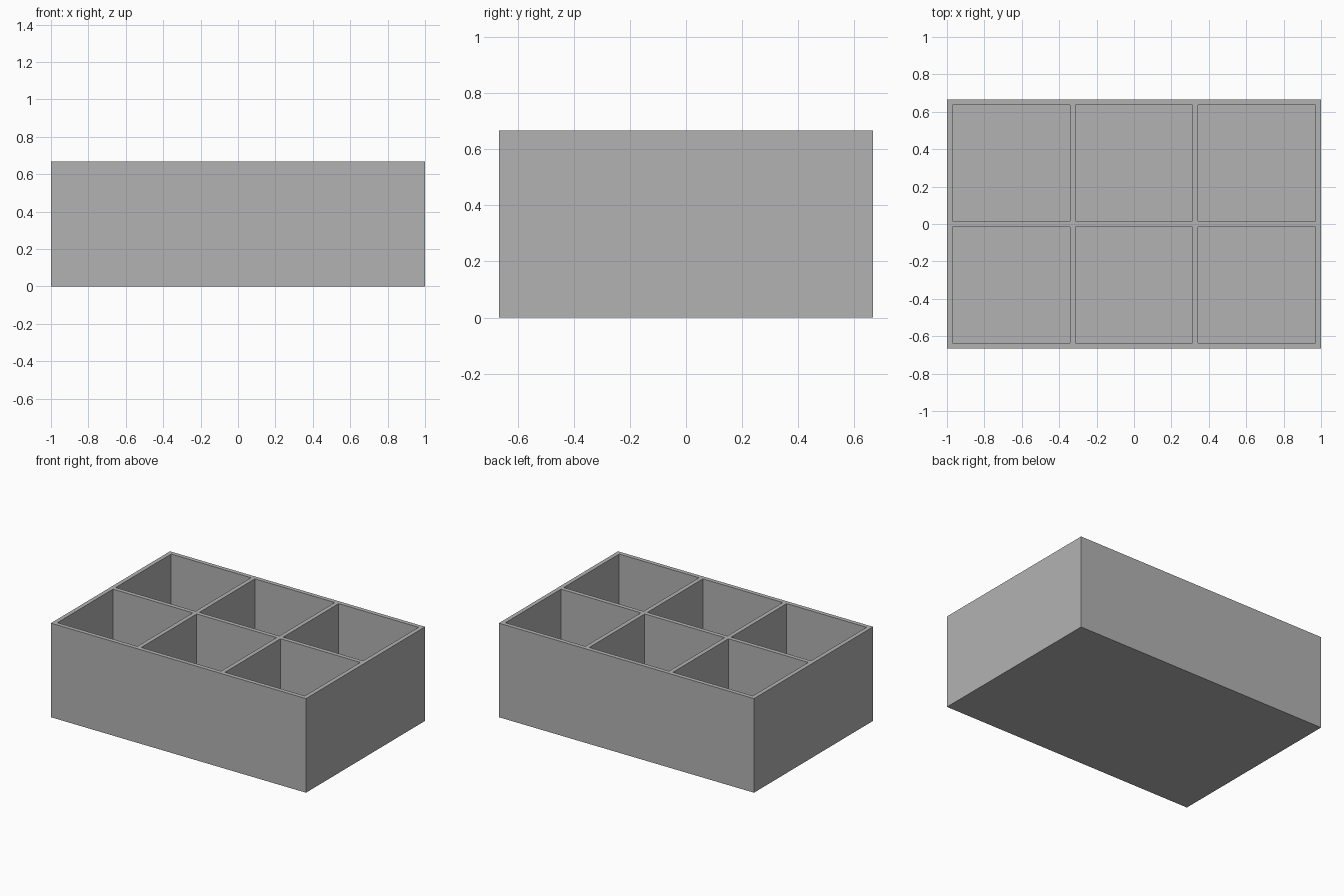
import bpy
import bmesh

cube = bpy.data.objects.get("Cube")
if cube:
    bpy.data.objects.remove(cube, do_unlink=True)

# Overall size, wall thickness and compartment grid
WIDTH, DEPTH, HEIGHT = 2.0, 1.333, 0.667
WALL, FLOOR = 0.03, 0.03
COLS, ROWS = 3, 2

grey = bpy.data.materials.new("plain_grey")
grey.use_nodes = True
colour = (0.45, 0.45, 0.45, 1.0)
grey.diffuse_color = colour
grey.node_tree.nodes["Principled BSDF"].inputs["Base Color"].default_value = colour


def wall_lines(length, cells):
    """Both sides of every wall along one axis, in order."""
    cell = (length - WALL * (cells + 1)) / cells
    lines = []
    for i in range(cells + 1):
        start = -length / 2 + i * (cell + WALL)
        lines += [start, start + WALL]
    return lines


# Flat plan of the tray: a grid split along every wall side
xs, ys = wall_lines(WIDTH, COLS), wall_lines(DEPTH, ROWS)
bm = bmesh.new()
grid = [[bm.verts.new((x, y, HEIGHT)) for y in ys] for x in xs]
pockets, plan = [], []
for i in range(len(xs) - 1):
    for j in range(len(ys) - 1):
        face = bm.faces.new((grid[i][j], grid[i + 1][j],
                             grid[i + 1][j + 1], grid[i][j + 1]))
        plan.append(face)
        if i % 2 and j % 2:
            pockets.append(face)

# Outer sides and base
rim = [e for e in bm.edges if e.is_boundary]
sides = bmesh.ops.extrude_edge_only(bm, edges=rim)["geom"]
for v in (g for g in sides if isinstance(g, bmesh.types.BMVert)):
    v.co.z = 0
bottom = [g for g in sides if isinstance(g, bmesh.types.BMEdge)
          and all(v.co.z == 0 for v in g.verts)]
bmesh.ops.contextual_create(bm, geom=bottom)

# Compartments pushed down to the floor
for face in pockets:
    made = bmesh.ops.extrude_discrete_faces(bm, faces=[face])["faces"][0]
    edges = list(made.edges)
    for v in made.verts:
        v.co.z = FLOOR
    # Walls between the rim and the sunken floor
    for e in edges:
        a, b = e.verts
        if len(e.link_faces) == 1:
            top = [min((t for col in grid for t in col),
                       key=lambda t: (t.co.xy - v.co.xy).length) for v in (a, b)]
            bm.faces.new((a, b, top[1], top[0]))

bmesh.ops.recalc_face_normals(bm, faces=bm.faces)
bmesh.ops.dissolve_limit(bm, angle_limit=0.01, verts=bm.verts, edges=bm.edges)
mesh = bpy.data.meshes.new("compartment_tray")
bm.to_mesh(mesh)
bm.free()
mesh.materials.append(grey)
tray = bpy.data.objects.new("compartment_tray", mesh)
bpy.context.collection.objects.link(tray)
